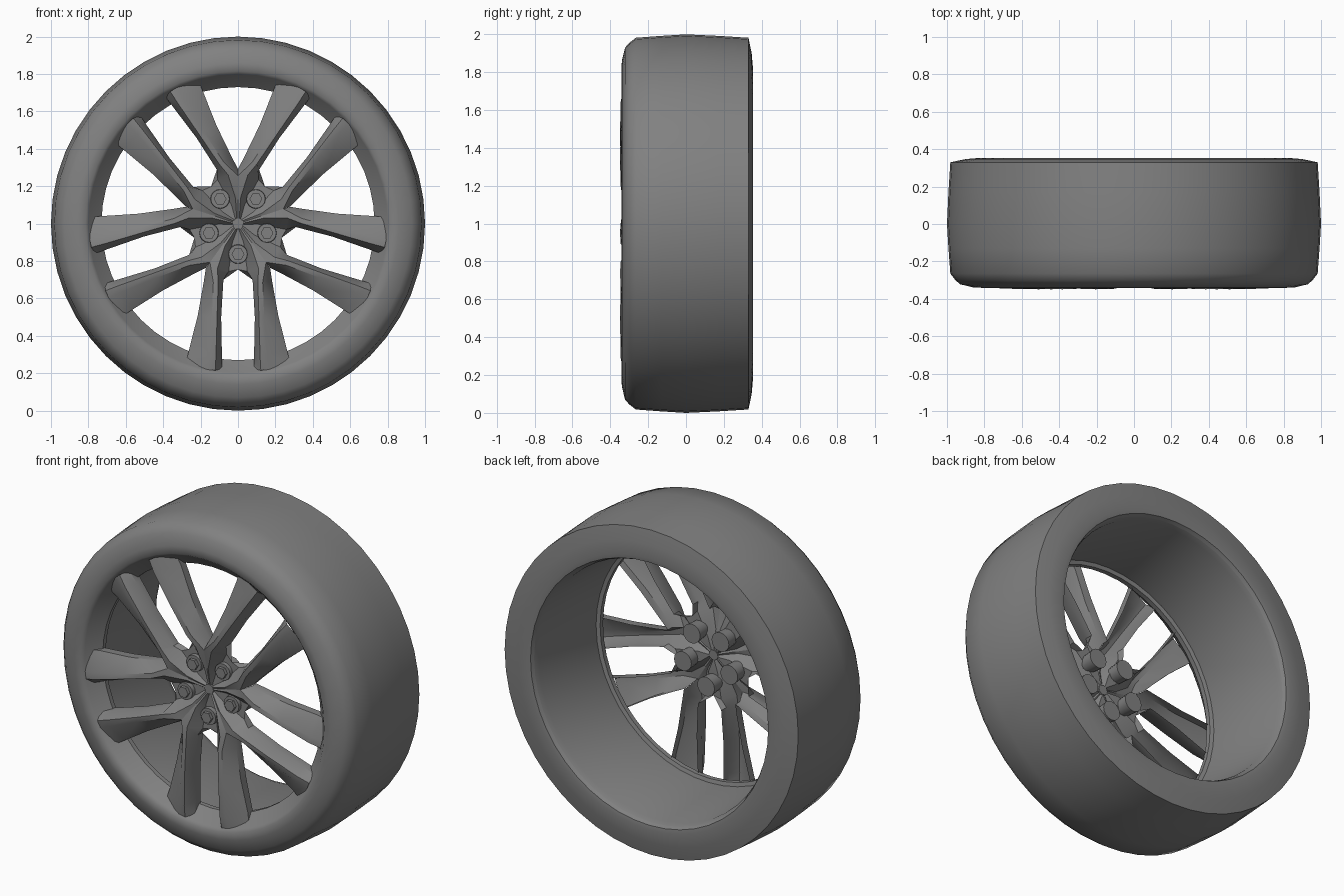
import bpy, bmesh
from math import cos, sin, pi, radians

if "Cube" in bpy.data.objects:
    bpy.data.objects.remove(bpy.data.objects["Cube"])

CZ = 1.0  # axle height

# One dark grey for the whole wheel
GREY = bpy.data.materials.new("dark_grey")
GREY.diffuse_color = (.22, .22, .22, 1)
GREY.use_nodes = True
GREY.node_tree.nodes["Principled BSDF"].inputs["Base Color"].default_value = GREY.diffuse_color


def finish(name, bm, angle=30, recalc=True):
    if recalc:
        bmesh.ops.recalc_face_normals(bm, faces=bm.faces)
    me = bpy.data.meshes.new(name)
    bm.to_mesh(me)
    bm.free()
    me.materials.append(GREY)
    ob = bpy.data.objects.new(name, me)
    bpy.context.collection.objects.link(ob)
    bpy.ops.object.select_all(action='DESELECT')
    ob.select_set(True)
    bpy.context.view_layer.objects.active = ob
    bpy.ops.object.shade_smooth_by_angle(angle=radians(angle))
    return ob


def lathe(name, profile, n=48, angle=30):
    """Revolve (radius, y) points around the axle."""
    bm = bmesh.new()
    rings = [[bm.verts.new((r * cos(2 * pi * j / n), y, CZ + r * sin(2 * pi * j / n)))
              for j in range(n)] for r, y in profile]
    for a, b in zip(rings, rings[1:]):
        for j in range(n):
            k = (j + 1) % n
            bm.faces.new((a[j], b[j], b[k], a[k]))
    return finish(name, bm, angle, recalc=False)


def prism(bm, cx, cz, r, y0, y1, n, r1=None):
    """Closed cylinder along y, radius r at y0 and r1 at y1."""
    rings = [[bm.verts.new((cx + q * cos(2 * pi * j / n), y, cz + q * sin(2 * pi * j / n)))
              for j in range(n)] for q, y in ((r, y0), (r1 or r, y1))]
    bm.faces.new(rings[0])
    bm.faces.new(rings[1][::-1])
    for j in range(n):
        k = (j + 1) % n
        bm.faces.new((rings[0][j], rings[1][j], rings[1][k], rings[0][k]))


# Tyre: front bead, over the tread, to back bead
lathe("tyre", [(.80, -.325), (.815, -.341), (.86, -.339), (.93, -.322), (.955, -.30),
               (.982, -.265), (.992, -.13), (1.0, 0), (.992, .17), (.982, .33),
               (.90, .347), (.82, .354), (.795, .35), (.785, .33)], angle=50)

# Rim: inner barrel from the back, then the sloped front lip
lathe("rim", [(.785, .33), (.775, .30), (.752, -.19), (.752, -.215), (.73, -.222),
              (.73, -.25), (.765, -.285), (.80, -.325)], angle=40)

# Spoke and hub shell: sections from the centre to the rim (small-window edge,
# ridge start, ridge end, big-window edge), each u along the pair axis, v sideways
SECTIONS = [
    # small edge    ridge start    ridge end      big edge       front y, edge y, back y
    ((.02, .00), (.022, .008), (.022, .016), (.022, .016), -.275, -.265, -.225),
    ((.10, .030), (.120, .070), (.121, .088), (.121, .088), -.305, -.260, -.225),
    ((.255, .050), (.240, .110), (.206, .150), (.238, .172), -.330, -.265, -.225),
    ((.30, .078), (.320, .106), (.315, .132), (.305, .182), -.345, -.275, -.225),
    ((.50, .090), (.500, .112), (.500, .140), (.490, .215), -.349, -.280, -.230),
    ((.70, .086), (.710, .118), (.710, .155), (.675, .262), -.345, -.280, -.235),
    ((.775, .084), (.785, .122), (.780, .165), (.735, .277), -.332, -.290, -.235),
]
bm = bmesh.new()
for i in range(5):
    a = radians(-90 + 72 * i)
    for side in (1, -1):
        loops = []
        for n, (p, r1, r2, q, yf, ye, yb) in enumerate(SECTIONS):
            # inside the hub the first point is the floor on the pair axis
            first = ((p[0] - .005 * n, 0), ye) if n < 3 else (p, yb)
            pts = [first, (p, ye), (r1, yf), (r2, yf + .004), (q, ye), (q, yb)]
            loops.append([bm.verts.new((u * cos(a) - side * v * sin(a), y,
                                        CZ + u * sin(a) + side * v * cos(a)))
                          for (u, v), y in pts])
        for n, (A, B) in enumerate(zip(loops, loops[1:])):
            for j in range(3 if n < 2 else 5):
                f = [A[j], B[j], B[j + 1], A[j + 1]]
                bm.faces.new(f if side > 0 else f[::-1])
bmesh.ops.remove_doubles(bm, verts=bm.verts, dist=.0005)
finish("spokes", bm, 30, recalc=False)

# Centre cap closing the hub
bm = bmesh.new()
prism(bm, 0, CZ, .03, -.278, -.262, 10)
finish("centre_cap", bm)

# Wheel bolts: round seat through the hub with a hex head
bm = bmesh.new()
for i in range(5):
    a = radians(-90 + 72 * i)
    x, z = .163 * cos(a), CZ + .163 * sin(a)
    prism(bm, x, z, .050, -.285, -.19, 16, .058)
    prism(bm, x, z, .034, -.305, -.28, 6)
finish("wheel_bolts", bm)
